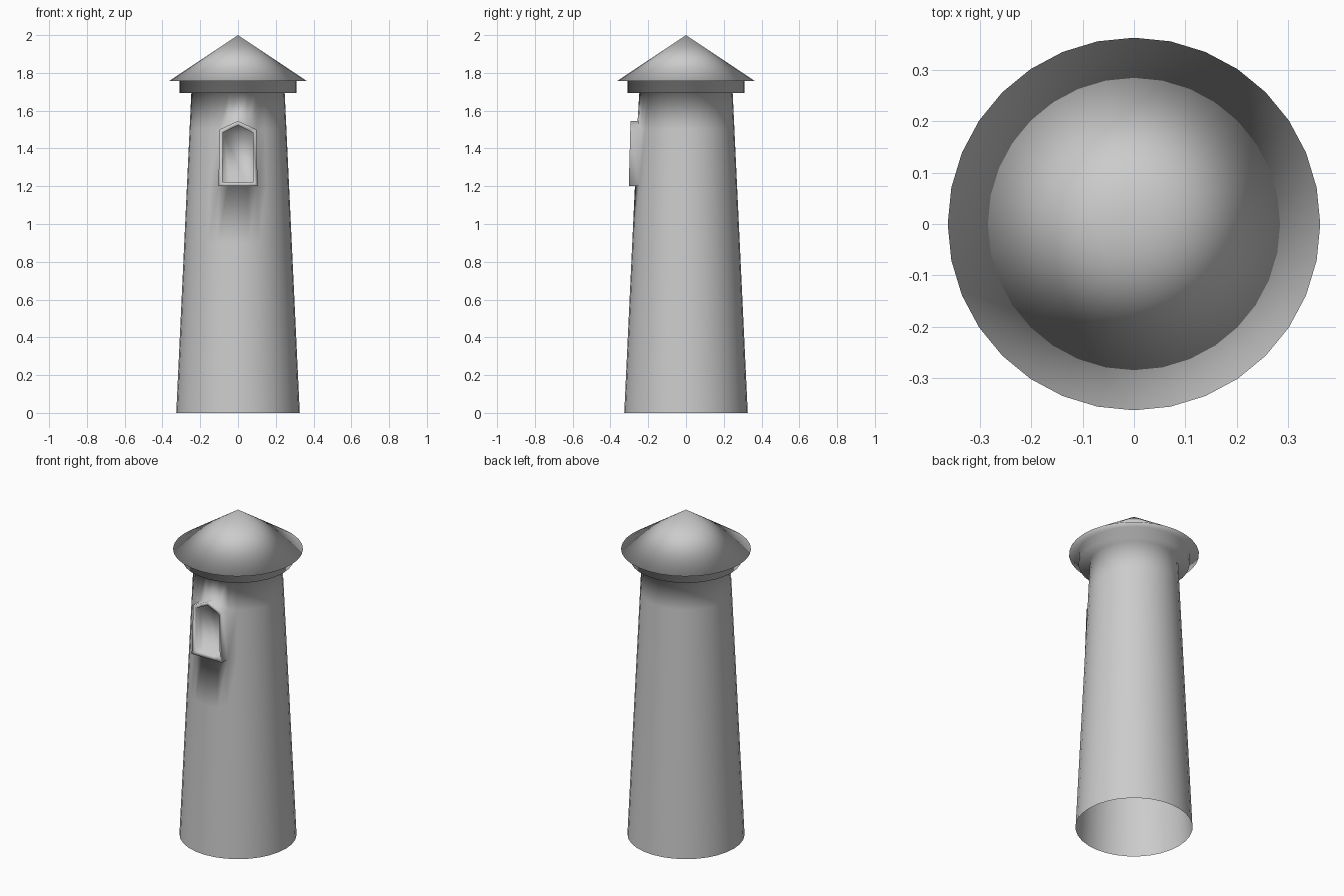
import bpy, bmesh, math

cube = bpy.data.objects.get("Cube")
if cube:
    bpy.data.objects.remove(cube, do_unlink=True)

SIDES = 32
SILL, SPRING, PEAK = 1.2, 1.5, 1.545

stone = bpy.data.materials.new("grey stone")
stone.use_nodes = True
grey = (0.6, 0.6, 0.6, 1)
stone.diffuse_color = grey
stone.node_tree.nodes["Principled BSDF"].inputs["Base Color"].default_value = grey


def wall_radius(z):
    return 0.327 - 0.08 * z / 1.7


# Tapered wall, collar and eaves as one turned profile, open at the foot
profile = [(wall_radius(z), z) for z in (0, 0.9, SILL, SPRING, 1.7)]
profile += [(0.31, 1.693), (0.31, 1.758), (0.363, 1.758)]

bm = bmesh.new()
rings = []
for r, z in profile:
    ring = []
    for i in range(SIDES):
        a = math.tau * i / SIDES - math.pi / 2
        ring.append(bm.verts.new((r * math.cos(a), r * math.sin(a), z)))
    rings.append(ring)

window_faces = []
for k, (low, high) in enumerate(zip(rings, rings[1:])):
    for i in range(SIDES):
        j = (i + 1) % SIDES
        face = bm.faces.new((low[i], low[j], high[j], high[i]))
        if k == 2 and i in (0, 1, SIDES - 2, SIDES - 1):
            window_faces.append(face)

# Conical roof
apex = bm.verts.new((0, 0, 2))
for i in range(SIDES):
    bm.faces.new((rings[-1][i], rings[-1][(i + 1) % SIDES], apex))

# Open the wall for the window and raise its head to a point
wall_edges = {e for f in window_faces for e in f.edges}
loop = [e for e in wall_edges
        if sum(f in window_faces for f in e.link_faces) == 1]
bmesh.ops.delete(bm, geom=window_faces, context='FACES')
rings[3][0].co.z = PEAK
for i in (1, -1):
    rings[3][i].co.z = (SPRING + PEAK) / 2


def extrude_loop(edges):
    out = bmesh.ops.extrude_edge_only(bm, edges=edges)["geom"]
    verts = [g for g in out if isinstance(g, bmesh.types.BMVert)]
    new_edges = [e for e in {e for v in verts for e in v.link_edges}
                 if all(v in verts for v in e.verts)]
    return new_edges, verts


# Window surround pulled forward, with a slightly deeper sill
loop, verts = extrude_loop(loop)
for v in verts:
    v.co.y = -0.303 if v.co.z < SILL + 0.01 else -0.295

# Front border of the surround
loop, verts = extrude_loop(loop)
for v in verts:
    v.co.x *= 0.8
    v.co.y = -0.295
    v.co.z = 1.375 + (v.co.z - 1.375) * 0.87

# Recess and its back panel
loop, verts = extrude_loop(loop)
for v in verts:
    v.co.y = -0.25
bmesh.ops.contextual_create(bm, geom=loop)

bmesh.ops.recalc_face_normals(bm, faces=bm.faces)
if apex.link_faces[0].normal.z < 0:
    bmesh.ops.reverse_faces(bm, faces=bm.faces)
for f in bm.faces:
    f.smooth = True

mesh = bpy.data.meshes.new("round_tower")
bm.to_mesh(mesh)
bm.free()
mesh.materials.append(stone)
tower = bpy.data.objects.new("round_tower", mesh)
bpy.context.collection.objects.link(tower)
